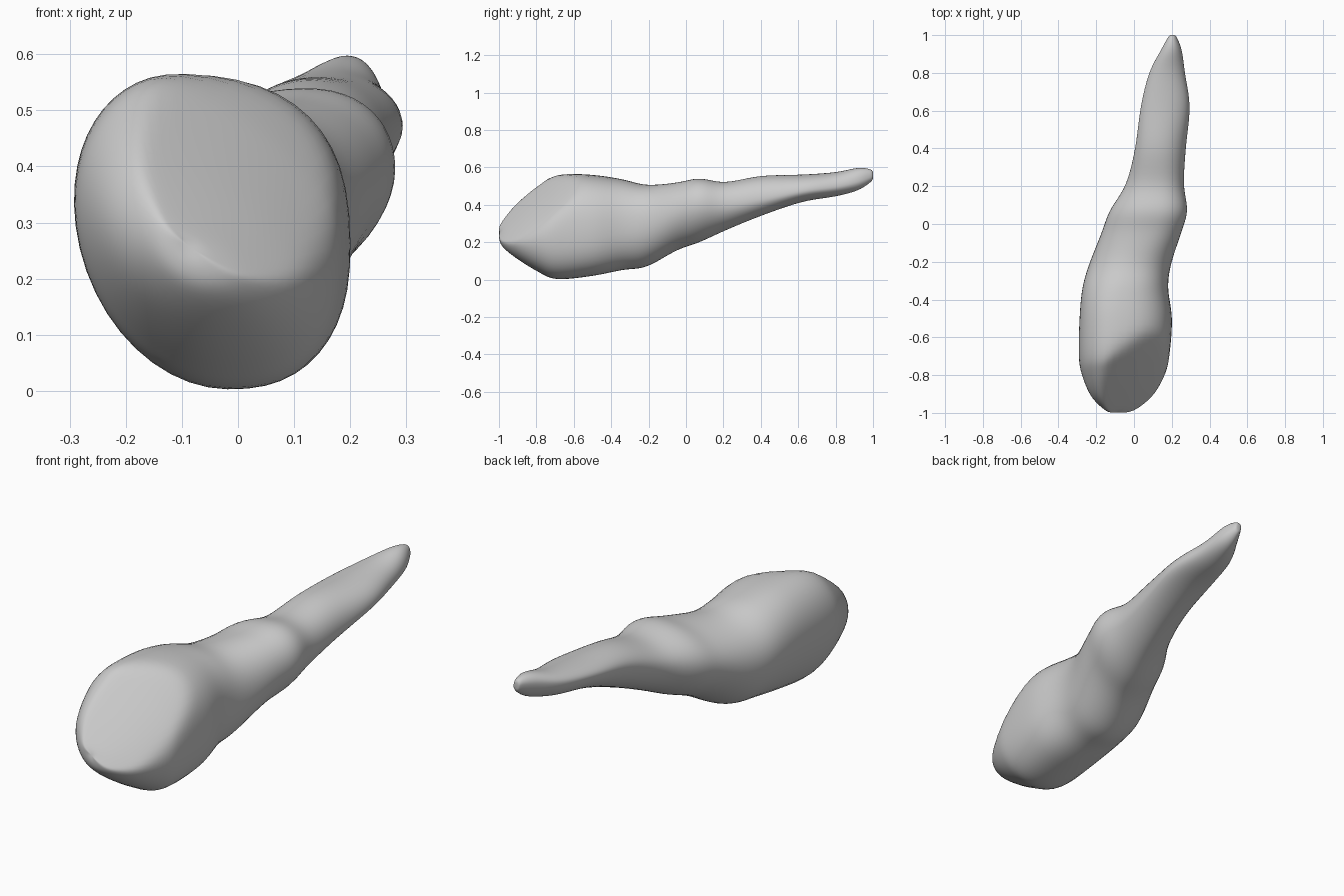
import bpy, bmesh, math
from mathutils import Vector

if "Cube" in bpy.data.objects:
    bpy.data.objects.remove(bpy.data.objects["Cube"])

# Outline along the organ: y, x left, x right, z bottom, z top
OUTLINE = [
    (-1.00, -.11, -.05, .23, .29),
    (-.985, -.155, .02, .18, .335),
    (-.91, -.23, .11, .115, .43),
    (-.79, -.28, .17, .04, .52),
    (-.69, -.294, .19, .00, .565),
    (-.50, -.29, .203, .018, .562),
    (-.34, -.275, .182, .05, .538),
    (-.21, -.238, .198, .068, .508),
    (-.05, -.175, .25, .155, .52),
    (.07, -.13, .283, .198, .542),
    (.21, -.045, .265, .262, .522),
    (.40, .005, .275, .34, .555),
    (.62, .035, .296, .415, .562),
    (.80, .08, .27, .445, .575),
    (.92, .142, .253, .478, .598),
    (.985, .178, .228, .52, .59),
    (1.00, .19, .216, .54, .575),
]
# Where the top, bottom, left and right extremes sit (0..1 of the section),
# then the roundness of each quarter
BODY = (.39, .56, .59, .45, 2.5, 2.15, 1.9, 2.5)
MIDDLE = (.62, .52, .53, .58, 2.2, 2.0, 1.9, 1.8)
TAIL = (.46, .54, .64, .38, 2.1, 2.0, 1.9, 1.9)
SEG, STEPS = 48, 6


def spline(p0, p1, p2, p3, t):
    return [b + .5 * t * (c - a + t * (2*a - 5*b + 4*c - d + t * (3*(b - c) + d - a)))
            for a, b, c, d in zip(p0, p1, p2, p3)]


def blend(a, b, t):
    t = min(max(t, 0), 1)
    t = t * t * (3 - 2 * t)
    return [u + (v - u) * t for u, v in zip(a, b)]


def ring(row):
    y, xl, xr, zb, zt = row
    f = blend(blend(BODY, MIDDLE, (y + .5) / .5), TAIL, y / .5)
    xt, xb = (xl + (xr - xl) * k for k in f[:2])
    zl, zr = (zb + (zt - zb) * k for k in f[2:4])
    pts = []
    for i in range(SEG):
        a = 2 * math.pi * i / SEG
        c, s = math.cos(a), math.sin(a)
        e = 2 / f[4 + int(4 * i / SEG)]
        cx, sz = abs(c) ** e, abs(s) ** e
        xm = xt if s >= 0 else xb
        zm = zr if c >= 0 else zl
        pts.append(Vector((xm + ((xr if c >= 0 else xl) - xm) * cx, y,
                           zm + ((zt if s >= 0 else zb) - zm) * sz)))
    return pts


# Softly flattened slanted face on the thick front end
N, D = Vector((.47, -.59, .65)).normalized(), .72


def flatten(p):
    over = p.dot(N) - D
    return p - N * over * .85 if over > 0 else p


rows = []
n = len(OUTLINE)
for k in range(n - 1):
    q = [OUTLINE[min(max(k + j, 0), n - 1)] for j in (-1, 0, 1, 2)]
    rows += [spline(*q, t / STEPS) for t in range(STEPS)]
rows.append(OUTLINE[-1])

# Lofted body with closed, slightly domed ends
bm = bmesh.new()
rings = [[bm.verts.new(flatten(p)) for p in ring(r)] for r in rows]
for a, b in zip(rings, rings[1:]):
    for i in range(SEG):
        j = (i + 1) % SEG
        bm.faces.new((a[i], a[j], b[j], b[i]))
for end, sign in ((rings[0], -1), (rings[-1], 1)):
    mid = sum((v.co for v in end), Vector()) / SEG
    tip = bm.verts.new(mid + Vector((0, sign * .004, 0)))
    for i in range(SEG):
        bm.faces.new((end[i], end[(i + 1) % SEG], tip))
bmesh.ops.recalc_face_normals(bm, faces=bm.faces)
for _ in range(5):
    bmesh.ops.smooth_vert(bm, verts=bm.verts, factor=.4,
                          use_axis_x=True, use_axis_y=True, use_axis_z=True)
for f in bm.faces:
    f.smooth = True
mesh = bpy.data.meshes.new("tapered_organ")
bm.to_mesh(mesh)
bm.free()
organ = bpy.data.objects.new("tapered_organ", mesh)
bpy.context.collection.objects.link(organ)
